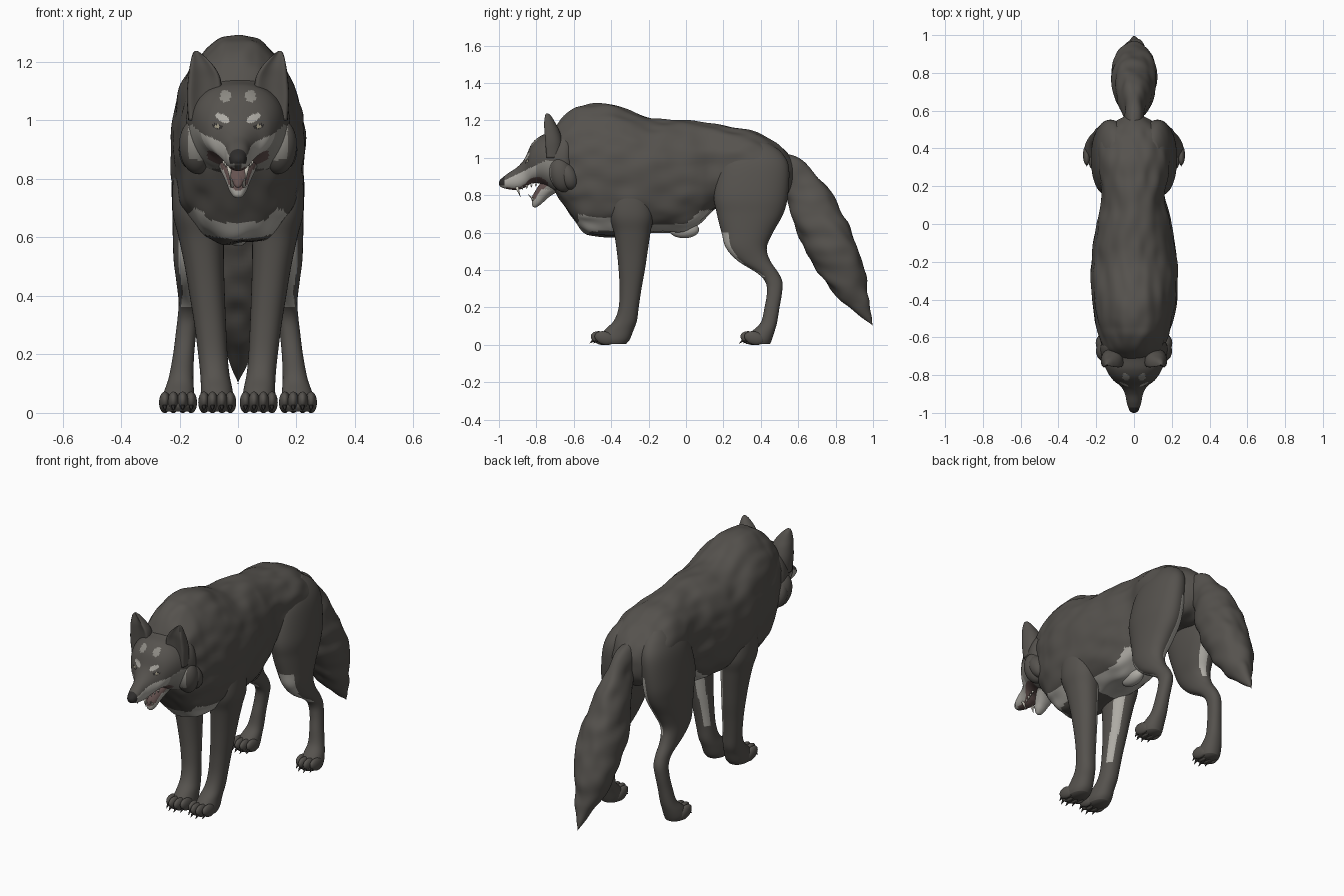
import bpy, bmesh, math
from mathutils import Vector, Matrix, noise

if "Cube" in bpy.data.objects:
    bpy.data.objects.remove(bpy.data.objects["Cube"])


def material(name, r, g, b):
    m = bpy.data.materials.new(name)
    m.diffuse_color = (r, g, b, 1)
    m.use_nodes = True
    m.node_tree.nodes["Principled BSDF"].inputs["Base Color"].default_value = m.diffuse_color
    return m


MATS = [material("dark_fur", .092, .085, .076), material("pale_fur", .42, .405, .37),
        material("grey_fur", .26, .25, .225), material("black_skin", .028, .026, .025),
        material("ivory_teeth", .6, .57, .5), material("mouth_skin", .13, .085, .08),
        material("grey_eye", .33, .30, .22)]
FUR, PALE, GREY, BLACK, TEETH, MOUTH, EYE = range(7)


def finish(name, bm, paint):
    """Turn a bmesh into a smooth object, colouring faces with a rule or index."""
    bmesh.ops.recalc_face_normals(bm, faces=bm.faces)
    bm.normal_update()
    for f in bm.faces:
        f.smooth = True
        f.material_index = paint(f.calc_center_median(), f.normal) if callable(paint) else paint
    me = bpy.data.meshes.new(name)
    bm.to_mesh(me)
    bm.free()
    for m in MATS:
        me.materials.append(m)
    ob = bpy.data.objects.new(name, me)
    bpy.context.collection.objects.link(ob)
    return ob


def loft(name, rings, paint=FUR, n=40, sub=6, power=2.2, fluff=0.0, dent=0.0, peak=0.0):
    """Skin through rings (centre, half-axis u, half-axis w), spline-interpolated."""
    P = [rings[0]] + rings + [rings[-1]]
    bm = bmesh.new()
    loops = []

    def mix(a, b, c, d, t):
        return 0.5 * (2 * b + (c - a) * t + (2 * a - 5 * b + 4 * c - d) * t * t
                      + (3 * b - a - 3 * c + d) * t ** 3)
    for i in range(1, len(P) - 2):
        for k in range(sub + (i == len(P) - 3)):
            c, u, w = (mix(P[i - 1][j], P[i][j], P[i + 1][j], P[i + 2][j], k / sub) for j in range(3))
            loop = []
            for q in range(n):
                a = 2 * math.pi * q / n
                ca, sa = (math.copysign(abs(v) ** (2 / power), v) for v in (math.cos(a), math.sin(a)))
                if sa < 0:
                    sa *= 1 - dent * sa * sa
                else:
                    ca *= 1 - peak * sa ** 3
                d = u * ca + w * sa
                p = c + d
                if fluff:
                    p += d.normalized() * fluff * noise.noise(Vector((p.x * 16, p.y * 8, p.z * 13)))
                loop.append(bm.verts.new(p))
            loops.append(loop)
    for A, B in zip(loops, loops[1:]):
        for q in range(n):
            bm.faces.new((A[q], A[(q + 1) % n], B[(q + 1) % n], B[q]))
    bm.faces.new(loops[0])
    bm.faces.new(loops[-1])
    return finish(name, bm, paint)


def ring_y(y, top, bot, hx):
    return Vector((0, y, (top + bot) / 2)), Vector((hx, 0, 0)), Vector((0, 0, (top - bot) / 2))


def ring_z(s, z, y0, y1, xc, hx):
    return Vector((s * xc, (y0 + y1) / 2, z)), Vector((hx, 0, 0)), Vector((0, (y1 - y0) / 2, 0))


def ring_path(pts):
    """Rings square to a path in the y-z plane: (y, z, radius in plane, half width)."""
    out = []
    for i, (y, z, r, hx) in enumerate(pts):
        a, b = pts[max(i - 1, 0)], pts[min(i + 1, len(pts) - 1)]
        t = Vector((0, b[0] - a[0], b[1] - a[1])).normalized()
        out.append((Vector((0, y, z)), Vector((hx, 0, 0)), Vector((0, -t.z, t.y)) * r))
    return out


def blob(name, loc, size, tilt=(0, 0, 0), paint=FUR, seg=24):
    bm = bmesh.new()
    R = Matrix.Rotation(tilt[2], 4, 'Z') @ Matrix.Rotation(tilt[1], 4, 'Y') @ Matrix.Rotation(tilt[0], 4, 'X')
    bmesh.ops.create_uvsphere(bm, u_segments=seg, v_segments=seg * 2 // 3, radius=1,
                              matrix=Matrix.Translation(loc) @ R @ Matrix.Diagonal((*size, 1)))
    return finish(name, bm, paint)


def spike(name, base, tip, r, paint):
    bm = bmesh.new()
    a, b = Vector(base), Vector(tip)
    rot = (b - a).to_track_quat('Z', 'Y').to_matrix().to_4x4()
    bmesh.ops.create_cone(bm, cap_ends=True, segments=10, radius1=r, radius2=r * .1,
                          depth=(b - a).length, matrix=Matrix.Translation((a + b) / 2) @ rot)
    return finish(name, bm, paint)


def oval(x, z, cx, cz, rx, rz, tilt=0):
    c, s = math.cos(tilt), math.sin(tilt)
    dx, dz = x - cx, z - cz
    return ((dx * c + dz * s) / rx) ** 2 + ((dz * c - dx * s) / rz) ** 2 < 1


# Body with pale chest band and belly
def paint_body(p, n):
    ax = abs(p.x)
    if p.y < -.37 and ((ax < .13 and abs(p.z - .622 - .02 * (ax / .13) ** 2) < .027)
                       or oval(ax, p.z, .142, .662, .034, .036)):
        return PALE
    if -.22 < p.y < .14 and ax < .13 and p.z < .72 and n.z < 0:
        return PALE
    return FUR


loft("body", [ring_y(*r) for r in (
    (-.73, 1.11, .88, .09), (-.67, 1.205, .77, .15), (-.6, 1.265, .67, .18), (-.545, 1.283, .605, .195),
    (-.49, 1.29, .585, .207), (-.4, 1.285, .578, .222), (-.3, 1.25, .585, .229), (-.2, 1.215, .6, .224),
    (-.1, 1.205, .6, .215), (0, 1.2, .605, .197), (.08, 1.19, .655, .176), (.16, 1.178, .73, .165),
    (.25, 1.162, .76, .183), (.35, 1.145, .77, .192), (.45, 1.1, .765, .178), (.52, 1.045, .78, .13),
    (.57, .99, .84, .05))], paint_body, n=120, sub=8, power=2.4, fluff=.012, peak=.22)
blob("belly_sheath", (0, -.01, .615), (.04, .08, .045), paint=PALE)


# Head with muzzle markings, brow spots and nose
def paint_head(p, n):
    ax = abs(p.x)
    if p.y < -.972 and p.z > .852:
        return BLACK
    if n.z < -.7 and -.96 < p.y < -.74:
        return MOUTH
    if p.y < -.76:
        if oval(ax, p.z, .043, 1.083, .018, .022):
            return GREY
        if oval(ax, p.z, .052, 1.008, .027, .012, .55):
            return PALE
        if oval(ax, p.z, .072, .98, .008, .006):
            return EYE
        if oval(ax, p.z, .07, .98, .019, .009, .3):
            return BLACK
    if p.y < -.67 and .835 < p.z < min(.985, .875 + (p.y + .98) * .48) and ax > .012:
        return PALE if p.y < -.80 else GREY
    return FUR


loft("head", [ring_y(*r) for r in (
    (-1.0, .872, .858, .008), (-.988, .888, .843, .023), (-.95, .918, .832, .037), (-.9, .952, .828, .048),
    (-.86, 1.0, .842, .07), (-.825, 1.075, .862, .112), (-.775, 1.118, .86, .145), (-.71, 1.138, .825, .168),
    (-.64, 1.17, .80, .175), (-.57, 1.15, .88, .12))], paint_head, n=112, sub=12, power=2.2)


# Lower jaw, tongue
def paint_jaw(p, n):
    if n.y < -.35 and n.z > 0:
        return MOUTH
    return PALE if p.z < .83 else GREY


loft("lower_jaw", ring_path([(-.69, .87, .05, .075), (-.745, .835, .044, .06), (-.78, .795, .036, .042),
                             (-.80, .763, .026, .03), (-.812, .742, .013, .016), (-.816, .737, .002, .003)]),
     paint_jaw, n=32)
blob("tongue", (0, -.80, .805), (.02, .014, .042), (-.6, 0, 0), MOUTH)


# Hind leg, front leg and cheek markings
def paint_hind(p, n):
    inward = -n.x * math.copysign(1, p.x)
    if .36 < p.z < .6 and n.y < -.45 and inward < .4:
        return PALE
    if .48 < p.z < .84 and .1 < inward < .75 and n.y > .3:
        return PALE
    return FUR


def paint_front(p, n):
    inward = -n.x * math.copysign(1, p.x)
    return PALE if .22 < p.z < .66 and .4 < inward < .95 and n.y > .2 else FUR


def paint_ruff(p, n):
    return GREY if n.y < -.3 and .865 < p.z < .985 and abs(p.x) < .17 else FUR


HIND = ((1.08, .3, .44, .09, .04), (1.03, .235, .51, .105, .065), (.95, .18, .55, .12, .084),
        (.8, .15, .545, .133, .093), (.7, .165, .52, .137, .088), (.6, .19, .465, .147, .076),
        (.52, .213, .432, .16, .06), (.45, .275, .45, .165, .046), (.38, .385, .497, .166, .037),
        (.33, .427, .516, .17, .036), (.27, .432, .512, .178, .035), (.2, .42, .5, .186, .036),
        (.12, .4, .487, .195, .042), (.07, .35, .473, .202, .052), (.03, .31, .46, .205, .058),
        (.005, .32, .45, .205, .052))
FRONT = ((.95, -.38, -.24, .12, .06), (.85, -.40, -.2, .132, .084), (.7, -.41, -.175, .138, .087),
         (.6, -.385, -.19, .126, .077), (.5, -.37, -.205, .115, .067), (.4, -.36, -.22, .105, .06),
         (.3, -.355, -.238, .095, .054), (.2, -.36, -.253, .086, .05), (.13, -.385, -.262, .079, .05),
         (.08, -.435, -.28, .073, .054), (.03, -.48, -.3, .071, .059), (.005, -.47, -.32, .071, .052))

for s, side in ((1, "right"), (-1, "left")):
    loft(side + "_hind_leg", [ring_z(s, *r) for r in HIND], paint_hind, n=56)
    loft(side + "_front_leg", [ring_z(s, *r) for r in FRONT], paint_front, n=56)
    # Toes and claws
    for leg, xc, y in (("hind", .205, .345), ("front", .071, -.455)):
        for k, off in enumerate((-.045, -.016, .016, .045)):
            back = .02 if abs(off) > .03 else 0
            x = s * xc + off
            blob(f"{side}_{leg}_toe_{k}", (x, y + back, .036), (.02, .055, .035), (-.28, 0, 0))
            spike(f"{side}_{leg}_claw_{k}", (x, y + back - .04, .024), (x, y + back - .06, .008), .008, BLACK)
    # Ear, hollow on its front
    loft(side + "_ear", [ring_z(s, *r) for r in (
        (1.0, -.78, -.66, .115, .055), (1.08, -.79, -.66, .115, .06), (1.14, -.79, -.675, .115, .056),
        (1.18, -.785, -.695, .122, .044), (1.215, -.772, -.715, .134, .025), (1.232, -.76, -.73, .141, .012),
        (1.238, -.75, -.738, .143, .004))],
        FUR, n=32, dent=.85)
    # Cheek ruff
    blob(side + "_cheek_ruff", (s * .142, -.665, .91), (.058, .065, .095), (.25, 0, s * .35), paint_ruff, 48)
    blob(side + "_cheek_tuft", (s * .15, -.63, .90), (.053, .05, .075), (.4, 0, 0))
    # Teeth
    spike(side + "_upper_fang", (s * .03, -.905, .845), (s * .026, -.885, .79), .009, TEETH)
    spike(side + "_lower_fang", (s * .02, -.815, .775), (s * .022, -.845, .805), .007, TEETH)
    for k in range(4):
        x, y = s * (.03 + .006 * k), -.875 + .024 * k
        spike(f"{side}_upper_tooth_{k}", (x, y, .85 + .004 * k), (x, y, .828 + .006 * k), .007, TEETH)

# Tail
loft("tail", ring_path([(.49, .98, .05, .045), (.555, .94, .075, .05), (.605, .87, .095, .055), (.655, .785, .115, .08),
                        (.705, .675, .128, .105), (.765, .55, .133, .12), (.825, .425, .12, .112),
                        (.885, .3, .088, .08), (.94, .2, .045, .042), (1.0, .1, .002, .002)]),
     n=64, sub=8, fluff=.012)
